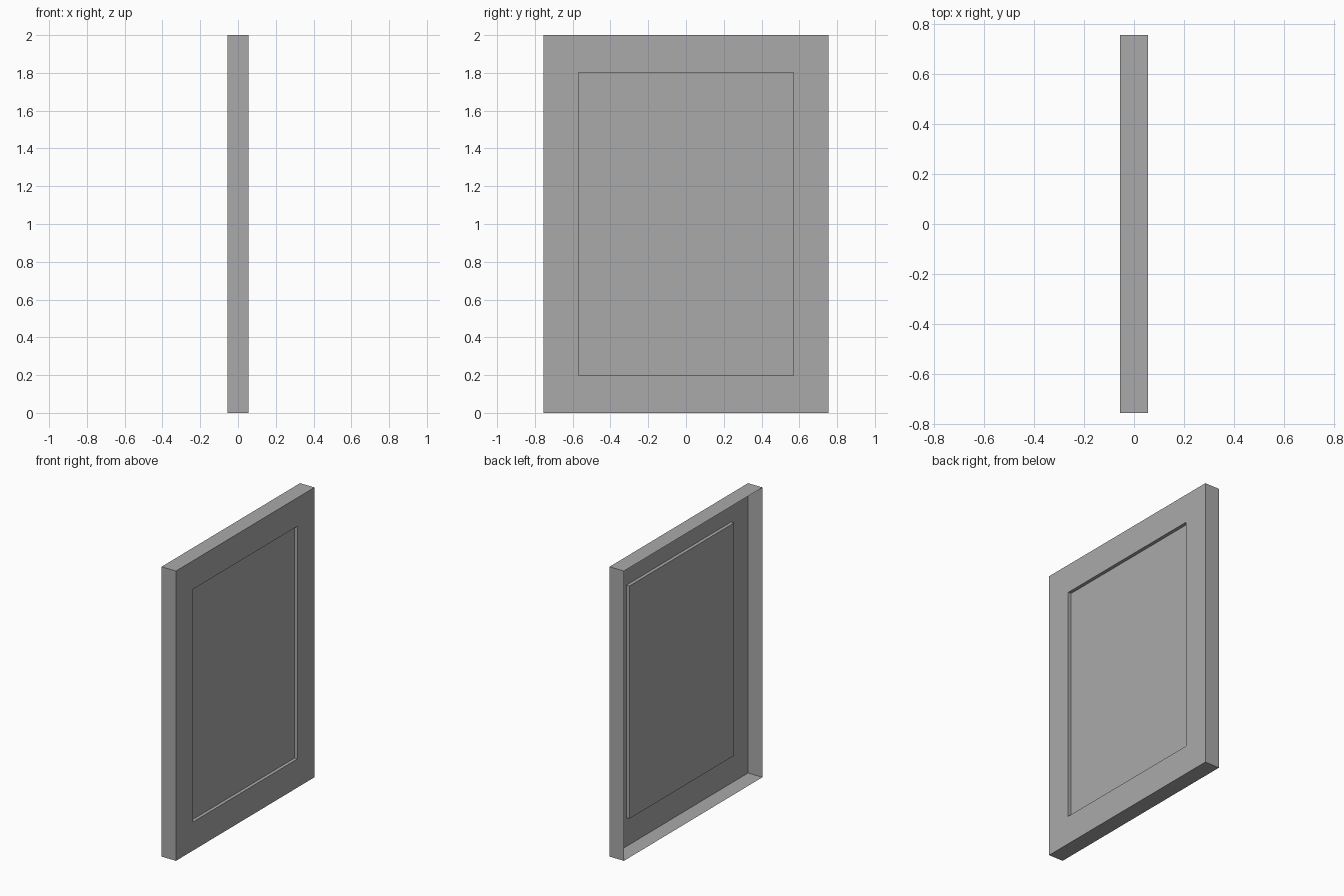
import bpy
import bmesh

cube = bpy.data.objects.get("Cube")
if cube:
    bpy.data.objects.remove(cube, do_unlink=True)

# Single grey paint
GREY = (0.4, 0.4, 0.4, 1.0)
paint = bpy.data.materials.new("grey_paint")
paint.use_nodes = True
paint.diffuse_color = GREY
paint.node_tree.nodes["Principled BSDF"].inputs["Base Color"].default_value = GREY

# Rectangular rings of the door shell: x, half width, half height
CENTRE_Z = 1.0
RINGS = [
    (-0.055, 0.755, 1.0),    # open back edge
    (0.055, 0.755, 1.0),     # outer front edge
    (0.055, 0.57, 0.803),    # recess opening
    (0.032, 0.57, 0.803),    # recessed panel
]


def add_ring(bm, x, half_y, half_z):
    corners = [(-1, -1), (1, -1), (1, 1), (-1, 1)]
    return [bm.verts.new((x, sy * half_y, CENTRE_Z + sz * half_z)) for sy, sz in corners]


# Open-backed shell: sides, flat frame, recess walls and panel
bm = bmesh.new()
loops = [add_ring(bm, *ring) for ring in RINGS]
for a, b in zip(loops, loops[1:]):
    for i in range(4):
        j = (i + 1) % 4
        bm.faces.new((a[i], a[j], b[j], b[i]))
bm.faces.new(loops[-1])

mesh = bpy.data.meshes.new("door_panel")
bm.to_mesh(mesh)
bm.free()
mesh.materials.append(paint)
door = bpy.data.objects.new("door_panel", mesh)
bpy.context.collection.objects.link(door)
